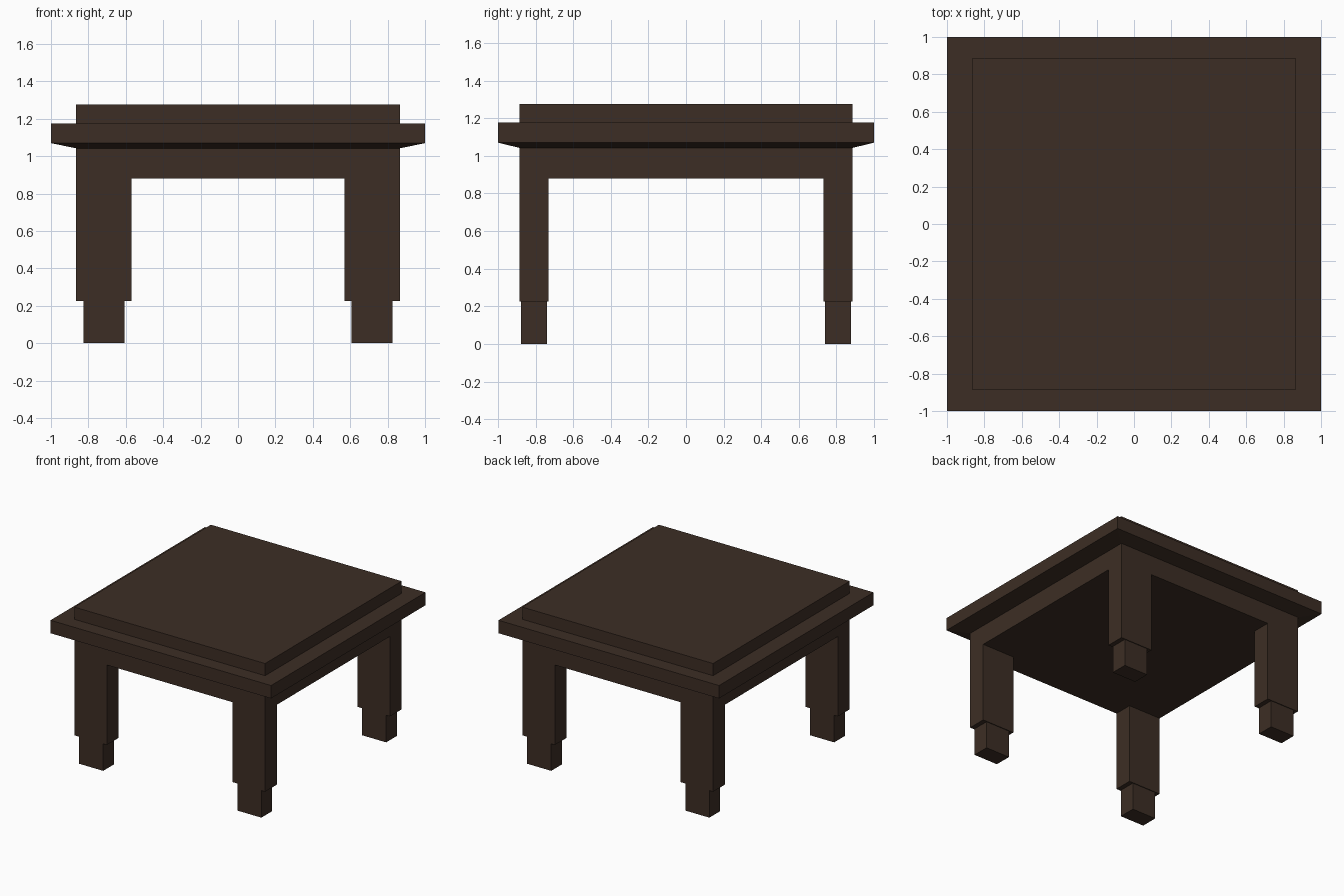
import bpy, bmesh

if "Cube" in bpy.data.objects:
    bpy.data.objects.remove(bpy.data.objects["Cube"])

wood = bpy.data.materials.new("dark brown wood")
wood.diffuse_color = (0.046, 0.027, 0.018, 1)
wood.use_nodes = True
wood.node_tree.nodes["Principled BSDF"].inputs["Base Color"].default_value = wood.diffuse_color


def loft(name, sections):
    """Stack rectangles (x0, x1, y0, y1, z) into one closed solid."""
    bm = bmesh.new()
    rings = [[bm.verts.new(p) for p in ((x0, y0, z), (x1, y0, z), (x1, y1, z), (x0, y1, z))]
             for x0, x1, y0, y1, z in sections]
    for a, b in zip(rings, rings[1:]):
        for i in range(4):
            j = (i + 1) % 4
            bm.faces.new((a[i], a[j], b[j], b[i]))
    bm.faces.new(rings[0][::-1])
    bm.faces.new(rings[-1])
    bmesh.ops.recalc_face_normals(bm, faces=bm.faces)
    mesh = bpy.data.meshes.new(name)
    bm.to_mesh(mesh)
    bm.free()
    mesh.materials.append(wood)
    obj = bpy.data.objects.new(name, mesh)
    bpy.context.collection.objects.link(obj)
    return obj


W, D = 0.865, 0.884  # half width and depth of the body

# Table body: apron, sloped overhang, wide rim and raised top in one profile
loft("table_top", [(-x, x, -y, y, z) for x, y, z in (
    (W, D, 0.88), (W, D, 1.042), (1, 1, 1.07), (1, 1, 1.176),
    (W, D, 1.176), (W, D, 1.276))])

# Four legs, each with a narrower foot
for sx, side in ((-1, "left"), (1, "right")):
    for sy, end in ((-1, "front"), (1, "back")):
        def post(name, xa, xb, ya, yb, za, zb):
            x0, x1 = sorted((sx * xa, sx * xb))
            y0, y1 = sorted((sy * ya, sy * yb))
            loft(f"{end}_{side}_{name}", [(x0, x1, y0, y1, za), (x0, x1, y0, y1, zb)])
        post("leg", 0.57, W, 0.732, D, 0.225, 0.88)
        post("foot", 0.608, 0.827, 0.738, 0.878, 0, 0.225)
